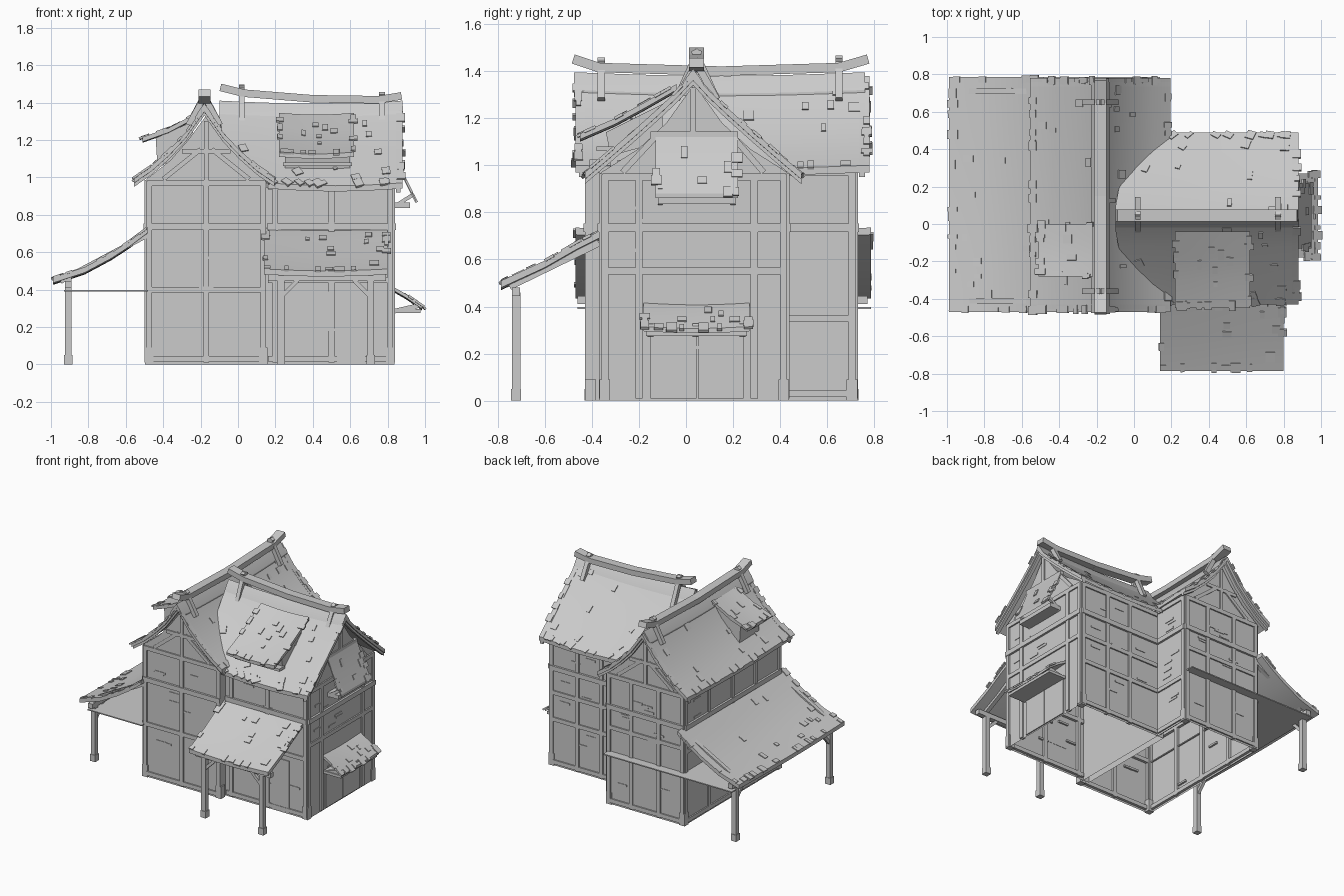
import bpy, bmesh, math, random
from mathutils import Vector, Matrix

random.seed(4)
if "Cube" in bpy.data.objects:
    bpy.data.objects.remove(bpy.data.objects["Cube"])

grey = bpy.data.materials.new("plain grey")
grey.use_nodes = True
grey.diffuse_color = (0.6, 0.6, 0.6, 1)
grey.node_tree.nodes["Principled BSDF"].inputs["Base Color"].default_value = (0.6, 0.6, 0.6, 1)


def finish(name, bm):
    bmesh.ops.recalc_face_normals(bm, faces=bm.faces)
    me = bpy.data.meshes.new(name)
    bm.to_mesh(me)
    bm.free()
    ob = bpy.data.objects.new(name, me)
    bpy.context.collection.objects.link(ob)
    me.materials.append(grey)
    return ob


def place(axis, a, b, z):
    """Point from length a along the axis, offset b across it, and height."""
    return Vector((a, b, z)) if axis == 'x' else Vector((b, a, z))


def add_block(bm, mid, ax, up, size):
    ax = ax.normalized()
    side = up.cross(ax).normalized()
    rot = Matrix((ax, side, ax.cross(side))).transposed().to_4x4()
    bmesh.ops.create_cube(bm, size=1, matrix=Matrix.Translation(mid) @ rot @ Matrix.Diagonal((*size, 1)))


def bars(name, pairs, w, h, grow=0.0):
    """Timbers of width w and height h running between pairs of points."""
    bm = bmesh.new()
    for p, q in pairs:
        p, q = Vector(p), Vector(q)
        d = q - p
        up = Vector((0, 0, 1)) if abs(d.normalized().z) < 0.95 else Vector((0, 1, 0))
        add_block(bm, (p + q) / 2, d, up, (d.length + grow, w, h))
    return finish(name, bm)


def box(name, x0, x1, y0, y1, z0, z1):
    bm = bmesh.new()
    mid = Vector((x0 + x1, y0 + y1, z0 + z1)) / 2
    add_block(bm, mid, Vector((1, 0, 0)), Vector((0, 0, 1)), (x1 - x0, y1 - y0, z1 - z0))
    return finish(name, bm)


def prism(name, axis, profile, a0, a1, floor=True):
    """Profile of (offset, height) points extruded along the axis."""
    bm = bmesh.new()
    n = len(profile)
    ends = [[bm.verts.new(place(axis, a, b, z)) for b, z in profile] for a in (a0, a1)]
    for e in ends:
        bm.faces.new(e)
    for i in range(n if floor else n - 1):
        j = (i + 1) % n
        bm.faces.new((ends[0][i], ends[0][j], ends[1][j], ends[1][i]))
    return finish(name, bm)


def roof(name, axis, profile, a0, a1, thick=0.03, sag=0.015, shingles=0, skew=0.0):
    """Bent sheet with uneven shingles; skew draws the start in towards the eave."""
    steps = 12
    n = len(profile) - 1

    def point(s, t):
        i = min(int(s * n), n - 1)
        f = s * n - i
        (b0, z0), (b1, z1) = profile[i], profile[i + 1]
        z = z0 + (z1 - z0) * f - sag * math.sin(math.pi * t)
        start = a0 + skew * s ** 3
        return place(axis, start + (a1 - start) * t, b0 + (b1 - b0) * f, z)

    bm = bmesh.new()
    rows = []
    for low in (0, thick):
        rows.append([[bm.verts.new(point(i / n, k / steps) - Vector((0, 0, low)))
                      for k in range(steps + 1)] for i in range(n + 1)])
    for g in rows:
        for i in range(n):
            for k in range(steps):
                bm.faces.new((g[i][k], g[i + 1][k], g[i + 1][k + 1], g[i][k + 1]))
    rim = [(i, 0) for i in range(n)] + [(n, k) for k in range(steps)]
    rim += [(i, steps) for i in range(n, 0, -1)] + [(0, k) for k in range(steps, 0, -1)]
    for (i, k), (j, m) in zip(rim, rim[1:] + rim[:1]):
        bm.faces.new((rows[0][i][k], rows[0][j][m], rows[1][j][m], rows[1][i][k]))
    ob = finish(name, bm)
    for p in ob.data.polygons:
        p.use_smooth = abs(p.normal.z) > 0.3
    if shingles:
        bm = bmesh.new()
        spots = [(0.97, random.random()) for _ in range(shingles // 2)]
        ends = (0.99,) if skew else (0.01, 0.99)
        spots += [(random.uniform(.05, .95), e) for e in ends for _ in range(shingles // 3)]
        spots += [(random.uniform(.1, .9), random.uniform(.05, .95)) for _ in range(shingles // 2)]
        for s, t in spots:
            down = point(min(s + .02, 1), t) - point(s - .02, t)
            along = point(s, min(t + .02, 1)) - point(s, max(t - .02, 0))
            nor = down.cross(along).normalized()
            nor = nor if nor.z > 0 else -nor
            size = (random.uniform(.03, .06), random.uniform(.02, .05), .012)
            add_block(bm, point(s, t), down, nor, size)
        finish(name + "_shingles", bm)
    return ob


def both(c, profile, s):
    return [(c + s * b, z) for b, z in profile]


def gable(c, half, base, apex):
    side = [(half, 0), (half, base), (half * .6, base + .1), (half * .3, base + .21)]
    return both(c, side, 1) + [(c, apex)] + both(c, side, -1)[::-1]


# Wings: walls with curved gables, open underneath
CA, CB = -.18, .03
prism("front_wing_walls", 'y', gable(CA + .01, .32, .99, 1.33)[::-1], -.42, .72, floor=False)
prism("side_wing_walls", 'x', gable(CB + .005, .395, .97, 1.345), .1, .83, floor=False)

# Main roofs, gable boards and ridge caps
slope_a = [(0, 1.38), (.05, 1.31), (.1, 1.24), (.19, 1.145), (.28, 1.065), (.375, 1.0)]
slope_b = [(0, 1.39), (.07, 1.315), (.15, 1.24), (.25, 1.15), (.36, 1.055), (.46, .97)]
for side, s in (("left", 1), ("right", -1)):
    roof(side + "_front_wing_roof", 'y', both(CA, slope_a, s), -.47, .78, shingles=26)
    roof(side + "_side_wing_roof", 'x', both(CB, slope_b, s), -.1, .88, shingles=22, skew=.26)
    for nm, a in (("front", -.455), ("back", .735)):
        roof(f"{side}_{nm}_gable_board", 'y', both(CA, slope_a, s), a, a + .025, .05, 0)
    roof(side + "_end_gable_board", 'x', both(CB, slope_b, s), .845, .87, .05, 0)
    cap = [(0, .015), (.03, -.025), (.05, -.06)]
    roof(side + "_front_wing_cap", 'y', both(CA, [(b, 1.38 + z) for b, z in cap], s), -.475, .76, .03)
    roof(side + "_side_wing_cap", 'x', both(CB, [(b, 1.395 + z) for b, z in cap], s), -.1, .88, .03)


def ridge(name, axis, c, pts, clamps):
    path = [place(axis, a, c, z) for a, z in pts]
    bars(name + "_ridge_beam", zip(path, path[1:]), .065, .04, .008)
    pairs = [(place(axis, a, c + s * .085, 1.28), place(axis, a, c - s * .01, top))
             for a, top in clamps for s in (1, -1)]
    bars(name + "_ridge_clamps", pairs, .03, .03)


ridge("front_wing", 'y', CA, [(-.475, 1.45), (-.37, 1.415), (.15, 1.4), (.65, 1.415), (.77, 1.45)],
      ((-.36, 1.45), (.65, 1.46)))
ridge("side_wing", 'x', CB + .015, [(-.09, 1.48), (.03, 1.45), (.4, 1.42), (.75, 1.415), (.87, 1.435)],
      ((.02, 1.49), (.77, 1.45)))

# Lean-to on the right side with its ceiling, posts and beam
roof("lean_to_roof", 'y', [(-.48, .735), (-.58, .66), (-.68, .595), (-.82, .52), (-.99, .465)],
     -.47, .785, .03, .01, 22)
box("lean_to_ceiling", -.93, -.48, -.46, .785, .39, .398)
box("back_ledge", -.5, .14, .71, .785, .39, .398)
for y in (-.41, .71):
    box("lean_to_post", -.925, -.89, y - .018, y + .018, 0, .46)
    box("lean_to_post_foot", -.929, -.886, y - .022, y + .022, 0, .05)
    bars("lean_to_rafter", [((-.95, y, .445), (-.49, y, .69))], .03, .03)
bars("lean_to_braces", [((-.907, y, .3), (-.907, y + s * .1, .41)) for y, s in ((-.41, 1), (.71, -1))], .022, .022)
box("lean_to_beam", -.925, -.89, -.46, .77, .41, .445)

# Porch on the front
roof("porch_roof", 'x', [(-.36, .725), (-.46, .675), (-.6, .595), (-.785, .51)], .14, .8, .03, .01, 16)
box("porch_beam", .16, .79, -.74, -.705, .445, .48)
for x, s in ((.23, 1), (.71, -1)):
    box("porch_post", x - .018, x + .018, -.74, -.704, 0, .46)
    box("porch_post_foot", x - .022, x + .022, -.744, -.7, 0, .05)
    bars("porch_brace", [((x, -.722, .36), (x + s * .09, -.722, .45))], .022, .022)
    bars("porch_rafter", [((x, -.75, .485), (x, -.37, .67))], .03, .03)

# Shed dormers
prism("front_dormer_cheeks", 'x', [(-.32, 1.04), (-.34, 1.14), (-.1, 1.26), (-.1, 1.1)], .25, .6)
roof("front_dormer_roof", 'x', [(-.04, 1.345), (-.18, 1.265), (-.3, 1.2), (-.45, 1.135)], .22, .62, .025, .01, 12)
box("front_dormer_sill", .24, .61, -.38, -.31, 1.06, 1.08)
prism("right_dormer_cheeks", 'y', [(-.43, 1.05), (-.44, 1.21), (-.24, 1.3), (-.24, 1.15)], -.25, -.02)
roof("right_dormer_roof", 'y', [(-.22, 1.345), (-.37, 1.265), (-.51, 1.215)], -.28, 0, .025, .005, 8)

# Awnings and doors on the end wall
roof("loft_awning", 'y', [(.84, 1.12), (.88, 1.02), (.95, .88)], -.13, .22, .02, 0, 6)
box("loft_window_box", .82, .92, -.12, .21, .835, .865)
bars("loft_awning_struts", [((.83, y, .84), (.94, y, .91)) for y in (-.11, .2)], .02, .02)
roof("door_awning", 'y', [(.83, .415), (.9, .375), (.985, .315)], -.18, .27, .02, .008, 10)
box("door_awning_frame", .83, .975, -.17, .26, .275, .295)
bars("door_awning_struts", [((.84, y, .285), (.97, y, .315)) for y in (-.15, .04, .24)], .025, .025)
for y in (-.15, .05):
    box("door_leaf", .83, .838, y, y + .195, .01, .275)


def frame(name, axis, at, a0, a1, levels, uprights, top, out):
    """Timber framing on a wall; the wall stands at offset `at` and runs along the axis."""
    pairs = [(place(axis, a0, at, z), place(axis, a1, at, z)) for z in levels]
    pairs += [(place(axis, a, at, 0.01), place(axis, a, at, top)) for a in uprights]
    bars(name + "_frame", pairs, .03, .03)
    # Short loose boards between the timbers
    loose = []
    for _ in range(10):
        a, z = random.uniform(a0 + .05, a1 - .12), random.uniform(.08, top - .05)
        loose.append((place(axis, a, at, z), place(axis, a + .08, at, z)))
    bars(name + "_loose_boards", loose, .018, .014)
    bars(name + "_storey_beam", [(place(axis, a0 - .005, at + out * .003, .735),
                                  place(axis, a1 + .005, at + out * .003, .735))], .035, .035)


frame("front", 'x', -.415, -.485, .145, (.03, .4, .97), (-.475, -.17, .135), .98, -1)
frame("back", 'x', .715, -.485, .145, (.03, .58, .97), (-.475, -.28, -.05, .135), .98, 1)
frame("right", 'y', -.485, -.415, .715, (.03, .55, .97), (-.405, -.12, .15, .43, .705), .98, -1)
frame("inner_left", 'y', .145, .44, .715, (.03, .35, .97), (.705,), .98, 1)
frame("porch_side", 'x', -.355, .16, .825, (.03, .45, .95), (.2, .5, .815), .95, -1)
frame("yard_side", 'x', .425, .16, .825, (.03, .35, .55, .95), (.4, .6, .815), .95, 1)
frame("end", 'y', .825, -.355, .425, (.55, .95), (-.345, -.2, .29, .415), .96, 1)

# Gable timbers
for y in (-.416, .716):
    bars("gable_timbers", [((-.17, y, .98), (-.17, y, 1.3)), ((-.4, y, .99), (-.2, y, 1.15)),
                           ((.06, y, .99), (-.14, y, 1.15)), ((-.3, y, 1.14), (-.04, y, 1.14))], .025, .025)
bars("end_gable_timbers", [((.826, .03, 1.1), (.826, .03, 1.33)), ((.826, -.27, .97), (.826, -.13, 1.12)),
                           ((.826, .33, .97), (.826, .2, 1.12)), ((.826, -.15, 1.13), (.826, .22, 1.13))], .025, .025)

# Corner footings, porch window and porch door
for x, y in ((-.475, -.405), (.135, -.405), (-.475, .705), (.135, .705), (.815, -.345), (.815, .415)):
    box("corner_footing", x - .023, x + .023, y - .023, y + .023, 0, .09)
box("porch_window", .3, .49, -.367, -.358, .19, .39)
box("porch_door", .53, .68, -.367, -.358, .01, .4)
